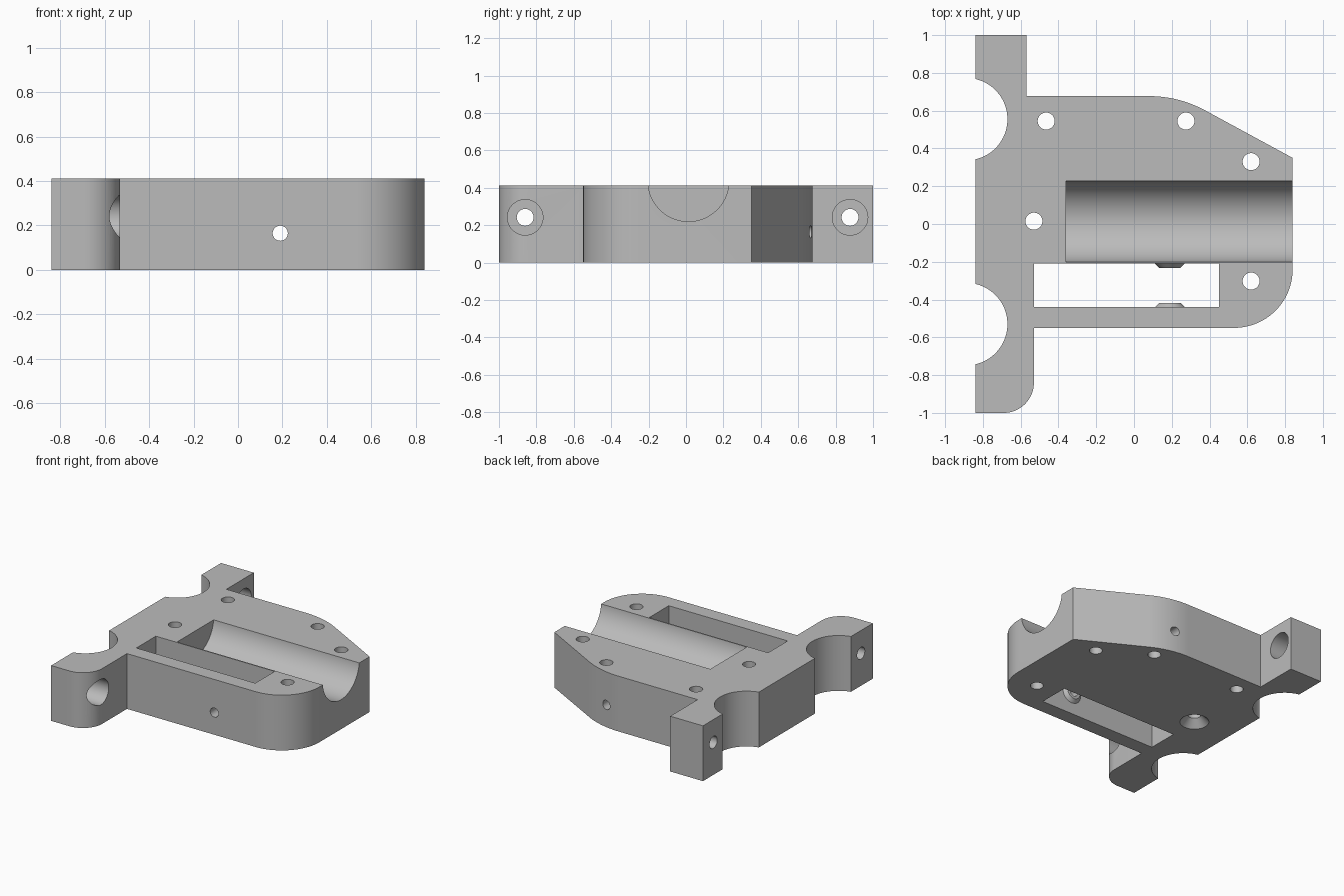
import bpy, bmesh
from math import cos, sin, radians, pi
from mathutils import Vector

cube = bpy.data.objects.get("Cube")
if cube:
    bpy.data.objects.remove(cube, do_unlink=True)

HEIGHT = 0.412
SCREW_R = 0.045
SIDE_X, SIDE_Z = 0.19, 0.165      # cross screw running front to back

grey = bpy.data.materials.new("plain_grey")
grey.use_nodes = True
colour = (0.5, 0.5, 0.5, 1)
grey.diffuse_color = colour
grey.node_tree.nodes["Principled BSDF"].inputs["Base Color"].default_value = colour


def finish(name, bm):
    bmesh.ops.recalc_face_normals(bm, faces=bm.faces)
    mesh = bpy.data.meshes.new(name)
    bm.to_mesh(mesh)
    bm.free()
    mesh.materials.append(grey)
    obj = bpy.data.objects.new(name, mesh)
    bpy.context.collection.objects.link(obj)
    return obj


def prism(name, points, z0, z1):
    bm = bmesh.new()
    base = bm.faces.new([bm.verts.new((x, y, z0)) for x, y in points])
    top = bmesh.ops.extrude_face_region(bm, geom=[base])["geom"]
    verts = [g for g in top if isinstance(g, bmesh.types.BMVert)]
    bmesh.ops.translate(bm, verts=verts, vec=(0, 0, z1 - z0))
    return finish(name, bm)


def rod(name, start, end, r1, r2=None, sides=48):
    """Cylinder or cone between two points."""
    start, end = Vector(start), Vector(end)
    axis = end - start
    bm = bmesh.new()
    bmesh.ops.create_cone(bm, cap_ends=True, segments=sides, radius1=r1,
                          radius2=r1 if r2 is None else r2, depth=axis.length)
    turn = Vector((0, 0, 1)).rotation_difference(axis).to_matrix().to_4x4()
    bmesh.ops.transform(bm, matrix=turn, verts=bm.verts)
    bmesh.ops.translate(bm, vec=(start + end) / 2, verts=bm.verts)
    return finish(name, bm)


def arc(cx, cy, r, a0, a1, steps=16):
    angles = [radians(a0 + (a1 - a0) * i / steps) for i in range(steps + 1)]
    return [(cx + r * cos(a), cy + r * sin(a)) for a in angles]


def combine(target, tool, operation="DIFFERENCE"):
    mod = target.modifiers.new("join", "BOOLEAN")
    mod.operation, mod.solver, mod.object = operation, "EXACT", tool
    tool.hide_render = True
    bpy.context.view_layer.objects.active = target
    bpy.ops.object.modifier_apply(modifier=mod.name)
    bpy.data.objects.remove(tool, do_unlink=True)


# Plate outline, clockwise from the back ear
outline = [(-0.84, 1), (-0.57, 1), (-0.57, 0.677)]
outline += arc(0.08, 0.057, 0.62, 90, 62)
outline += [(0.84, 0.35)]
outline += arc(0.53, -0.24, 0.31, 0, -90, 24)
outline += [(-0.53, -0.55)]
outline += arc(-0.69, -0.84, 0.16, 0, -90)
outline += [(-0.84, -1)]
body = prism("mount_body", outline, 0, HEIGHT)

# Round notches in the flat edge
for y in (-0.53, 0.555):
    combine(body, rod("notch", (-0.888, y, -0.1), (-0.888, y, 0.6), 0.218, sides=96))

# Half-round cradle and through slot
combine(body, rod("cradle", (-0.36, 0.013, 0.436), (1, 0.013, 0.436), 0.216, sides=96))
slot = [(-0.53, -0.44), (0.45, -0.44), (0.45, -0.21), (-0.53, -0.21)]
combine(body, prism("slot", slot, -0.1, 0.6))

# Tapered bosses on the two long slot walls
for wall, inward in ((-0.44, 1), (-0.21, -1)):
    boss = rod("boss", (SIDE_X, wall - inward * 0.02, SIDE_Z),
               (SIDE_X, wall + inward * 0.023, SIDE_Z), 0.1, 0.055)
    combine(body, boss, "UNION")
combine(body, rod("cross_hole", (SIDE_X, -1, SIDE_Z), (SIDE_X, 1, SIDE_Z), 0.034))

# Vertical screw holes, one countersunk from below
for x, y in ((-0.465, 0.545), (0.275, 0.545), (0.62, 0.33), (0.62, -0.302), (-0.53, 0.015)):
    combine(body, rod("screw_hole", (x, y, -0.1), (x, y, 0.6), SCREW_R))
combine(body, rod("countersink", (-0.53, 0.015, -0.01), (-0.53, 0.015, 0.055), 0.11, SCREW_R))

# Counterbored holes through the ears
for y in (-0.86, 0.877):
    combine(body, rod("ear_hole", (-1, y, 0.242), (0, y, 0.242), SCREW_R))
    combine(body, rod("ear_counterbore", (-0.72, y, 0.242), (-0.4, y, 0.242), 0.095))

# Smooth the curved walls, keep the edges crisp
bpy.ops.object.select_all(action="DESELECT")
body.select_set(True)
bpy.context.view_layer.objects.active = body
bpy.ops.object.shade_smooth_by_angle(angle=radians(25))
